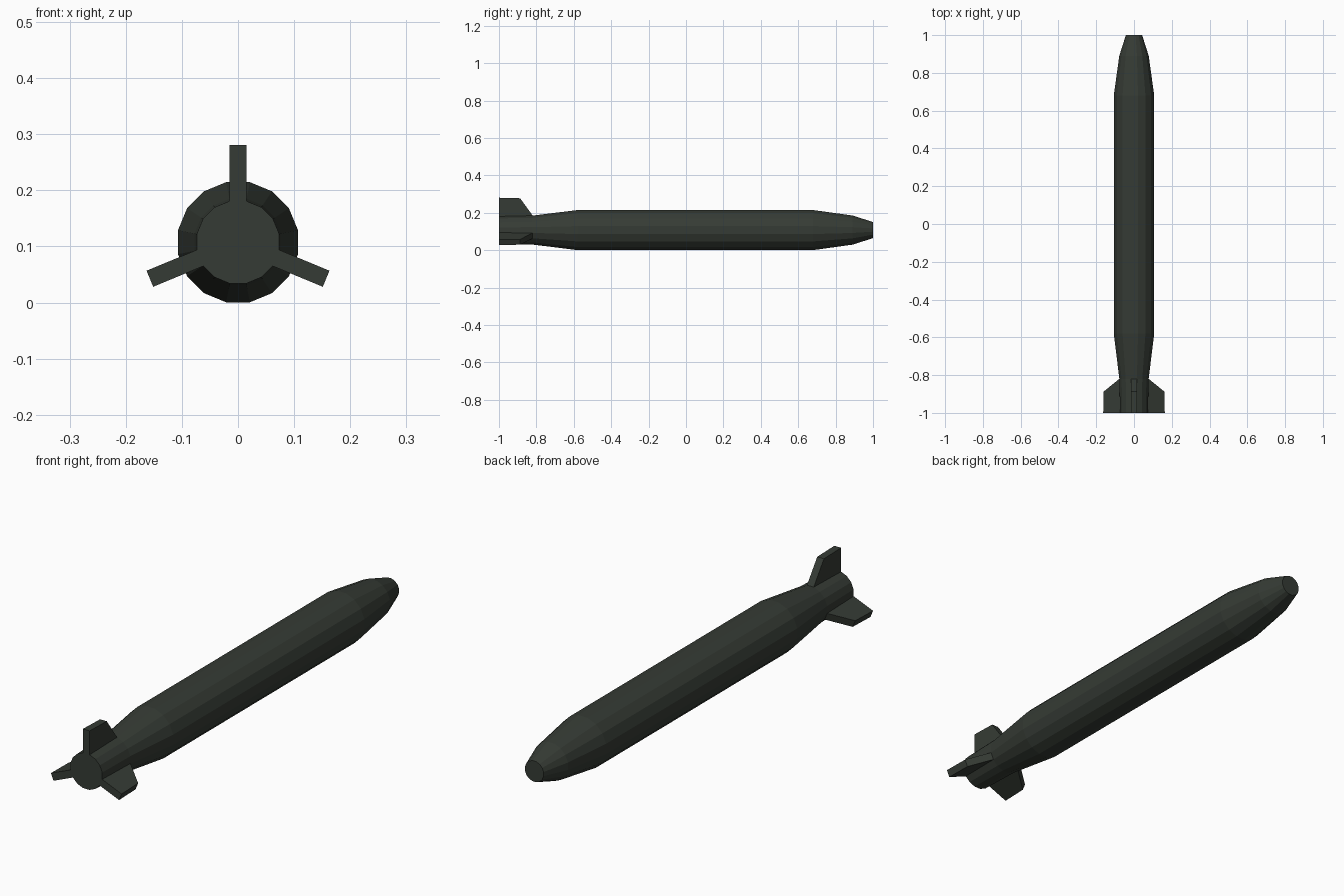
import bpy, bmesh, math
from mathutils import Vector

if "Cube" in bpy.data.objects:
    bpy.data.objects.remove(bpy.data.objects["Cube"])

SIDES = 16
CZ = 0.1075            # height of the long axis

paint = bpy.data.materials.new("dark olive grey")
paint.diffuse_color = (0.036, 0.044, 0.035, 1)
paint.use_nodes = True
paint.node_tree.nodes["Principled BSDF"].inputs["Base Color"].default_value = paint.diffuse_color


def make_object(name, bm):
    bmesh.ops.recalc_face_normals(bm, faces=bm.faces)
    mesh = bpy.data.meshes.new(name)
    bm.to_mesh(mesh)
    bm.free()
    mesh.materials.append(paint)
    obj = bpy.data.objects.new(name, mesh)
    bpy.context.collection.objects.link(obj)
    return obj


# hull: 16-sided rings along y, given as (y, distance to the flats)
profile = [(-1.0, 0.0735), (-0.82, 0.0775), (-0.58, 0.107),
           (0.68, 0.107), (0.89, 0.078), (1.0, 0.043)]
bm = bmesh.new()
rings = []
for y, flat in profile:
    r = flat / math.cos(math.pi / SIDES)
    rings.append([bm.verts.new((r * math.cos(a), y, CZ + r * math.sin(a)))
                  for a in (2 * math.pi * (i + 0.5) / SIDES for i in range(SIDES))])
for a, b in zip(rings, rings[1:]):
    for i in range(SIDES):
        j = (i + 1) % SIDES
        bm.faces.new((a[i], a[j], b[j], b[i]))
bm.faces.new(rings[0])
bm.faces.new(rings[-1])
make_object("hull", bm)


# tail fins: swept plates pointing away from the axis
def fin(name, angle, tip, thick=0.031):
    d = Vector((math.cos(angle), 0, math.sin(angle)))
    side = Vector((-math.sin(angle), 0, math.cos(angle))) * thick / 2
    outline = [(-1.0, 0.068), (-1.0, tip), (-0.887, tip - 0.003),
               (-0.82, 0.078), (-0.815, 0.068)]
    bm = bmesh.new()
    loops = [[bm.verts.new(Vector((0, y, CZ)) + d * r + side * s) for y, r in outline]
             for s in (-1, 1)]
    n = len(outline)
    for i in range(n):
        j = (i + 1) % n
        bm.faces.new((loops[0][i], loops[0][j], loops[1][j], loops[1][i]))
    for loop in loops:
        bm.faces.new(loop)
    make_object(name, bm)


fin("top_fin", math.radians(90), 0.173)
fin("right_fin", math.radians(-22.5), 0.170)
fin("left_fin", math.radians(202.5), 0.170)
